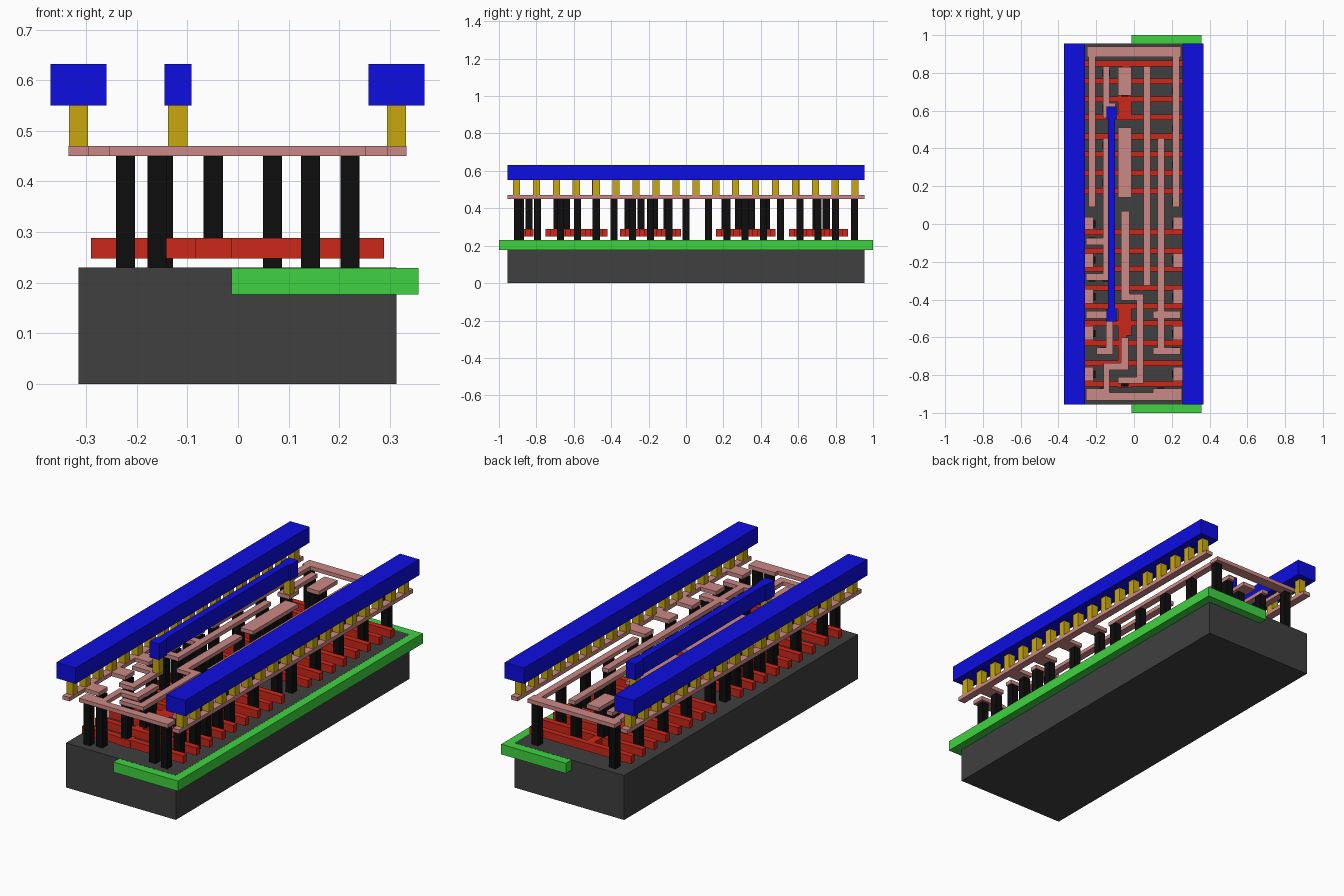
import bpy, bmesh


def material(name, rgb):
    m = bpy.data.materials.new(name)
    m.diffuse_color = (*rgb, 1)
    return m


DARK = material("dark", (0.05, 0.05, 0.05))
GREEN = material("green", (0.05, 0.65, 0.05))
RED = material("red", (0.6, 0.02, 0.01))
BLACK = material("black", (0.004, 0.004, 0.004))
PINK = material("pink", (0.6, 0.25, 0.24))
YELLOW = material("yellow", (0.58, 0.39, 0.004))
BLUE = material("blue", (0.004, 0.004, 0.75))


def slab(name, rects, z0, z1, mat=None):
    """One object made of boxes given as (x0, x1, y0, y1)."""
    bm = bmesh.new()
    for x0, x1, y0, y1 in rects:
        cube = bmesh.ops.create_cube(bm, size=1)["verts"]
        for v in cube:
            v.co.x = x1 if v.co.x > 0 else x0
            v.co.y = y1 if v.co.y > 0 else y0
            v.co.z = z1 if v.co.z > 0 else z0
    me = bpy.data.meshes.new(name)
    bm.to_mesh(me)
    bm.free()
    if mat:
        me.materials.append(mat)
    ob = bpy.data.objects.new(name, me)
    bpy.context.collection.objects.link(ob)
    return ob


def posts(name, x, ys, z0, z1, mat, h=0.019):
    return slab(name, [(x - h, x + h, y - h, y + h) for y in ys], z0, z1, mat)


# Base block, well plate and embedded strips
slab("substrate", [(-0.315, 0.313, -0.955, 0.955)], 0, 0.23, DARK)
slab("well_plate", [(-0.013, 0.357, -1, 1)], 0.177, 0.2295, GREEN)
slab("diffusion", [(-0.25, -0.12, -0.93, 0.93), (0.05, 0.25, -0.93, 0.93)], 0.222, 0.2297)

# Red gate bars with their centre pads
gate_y = [0.85, 0.755, 0.66, 0.565, 0.463, 0.37, 0.27, 0.175,
          -0.042, -0.142, -0.237, -0.337, -0.435, -0.525, -0.63, -0.737, -0.845]
slab("gate_bars", [(-0.29, 0.288, y - 0.015, y + 0.015) for y in gate_y], 0.248, 0.288, RED)
slab("gate_pads", [
    (-0.085, -0.058, 0.55, 0.71), (-0.085, -0.012, 0.55, 0.67), (-0.06, -0.02, 0.66, 0.865),
    (-0.085, -0.012, 0.16, 0.478), (-0.066, -0.026, -0.352, -0.027),
    (-0.085, -0.012, -0.59, -0.42), (-0.085, -0.04, -0.752, -0.58),
    (-0.085, -0.012, -0.865, -0.815)], 0.248, 0.288, RED)

# Black contact posts on the base
Z0, Z1 = 0.23, 0.45
outer_y = [0.9, 0.705, 0.505, 0.315, 0.12, 0.0, -0.19, -0.385, -0.58, -0.795, -0.9]
posts("contacts_outer_left", -0.222, outer_y + [-0.09, -0.285], Z0, Z1, BLACK)
posts("contacts_outer_right", 0.221, outer_y + [-0.48, -0.67], Z0, Z1, BLACK)
posts("contacts_inner_left", -0.147, [0.8, 0.61, 0.415, 0.22, -0.09, -0.285], Z0, Z1, BLACK)
posts("contacts_inner_left_front", -0.16, [-0.48, -0.67, -0.885], Z0, Z1, BLACK)
posts("contacts_inner_right", 0.143,
      [0.415, 0.22, -0.09, -0.285, -0.48, -0.67, -0.885], Z0, Z1, BLACK)
posts("contacts_mid_right", 0.068, [0.8, 0.61, -0.285], Z0, Z1, BLACK)
# Black posts standing on the gates
posts("contacts_gate", -0.049, [0.75, 0.695, 0.43, 0.35, 0.28, 0.21, -0.1, -0.17,
                                -0.24, -0.31, -0.64, -0.69, -0.84], 0.288, Z1, BLACK)

# Pink wiring layer
L0, L1 = 0.45, 0.47
stubs = [(-0.03, 0.038), (-0.23, -0.155), (-0.42, -0.345), (-0.613, -0.54), (-0.83, -0.757)]
slab("wire_rail_left", [(-0.335, -0.295, -0.955, 0.955)]
     + [(-0.3, -0.215, a, b) for a, b in stubs], L0, L1, PINK)
slab("wire_rail_right", [(0.295, 0.333, -0.955, 0.955)]
     + [(0.207, 0.3, a, b) for a, b in stubs], L0, L1, PINK)
slab("wire_back_loop", [(-0.25, 0.248, 0.885, 0.94), (-0.24, -0.205, 0.09, 0.89),
                        (0.205, 0.24, 0.09, 0.89)], L0, L1, PINK)
slab("wire_front_bar", [(-0.255, 0.253, -0.935, -0.893), (-0.255, -0.13, -0.9, -0.87),
                        (0.1, 0.253, -0.9, -0.87)], L0, L1, PINK)
slab("wire_back_left", [(-0.165, -0.13, 0.56, 0.835), (-0.145, -0.098, 0.56, 0.64)], L0, L1, PINK)
slab("wire_mid_left", [(-0.165, -0.13, -0.3, 0.455), (-0.255, -0.14, -0.11, -0.073),
                       (-0.255, -0.14, -0.3, -0.263)], L0, L1, PINK)
slab("wire_front_left", [(-0.148, -0.111, -0.69, -0.45), (-0.198, -0.111, -0.69, -0.653),
                         (-0.255, -0.145, -0.5, -0.46)], L0, L1, PINK)
slab("wire_centre_blocks", [(-0.085, -0.012, 0.68, 0.83), (-0.085, -0.012, 0.14, 0.51)],
     L0, L1, PINK)
slab("wire_zigzag", [(-0.068, -0.024, -0.405, 0.07), (-0.068, 0.05, -0.405, -0.37),
                     (0.013, 0.05, -0.845, -0.37), (-0.085, 0.05, -0.845, -0.81)], L0, L1, PINK)
slab("wire_front_step", [(-0.068, -0.03, -0.772, -0.6), (-0.162, -0.03, -0.772, -0.737),
                         (-0.162, -0.13, -0.88, -0.737)], L0, L1, PINK)
slab("wire_mid_right", [(0.05, 0.087, -0.325, 0.835)], L0, L1, PINK)
slab("wire_inner_right", [(0.125, 0.162, -0.69, 0.455), (0.1, 0.247, -0.69, -0.653),
                          (0.1, 0.247, -0.5, -0.46)], L0, L1, PINK)

# Yellow posts carrying the top bars
rail_y = [-0.906 + i * 0.1065 for i in range(18)]
posts("rail_posts_left", -0.315, rail_y, 0.47, 0.55, YELLOW)
posts("rail_posts_right", 0.313, rail_y, 0.47, 0.55, YELLOW)
posts("link_posts", -0.119, [0.587, -0.483], 0.47, 0.55, YELLOW)

# Blue top bars
slab("top_rail_left", [(-0.37, -0.26, -0.955, 0.955)], 0.55, 0.632, BLUE)
slab("top_rail_right", [(0.258, 0.368, -0.955, 0.955)], 0.55, 0.632, BLUE)
slab("top_link", [(-0.145, -0.092, 0.555, 0.622), (-0.138, -0.101, -0.46, 0.56),
                  (-0.145, -0.092, -0.515, -0.448)], 0.55, 0.632, BLUE)
